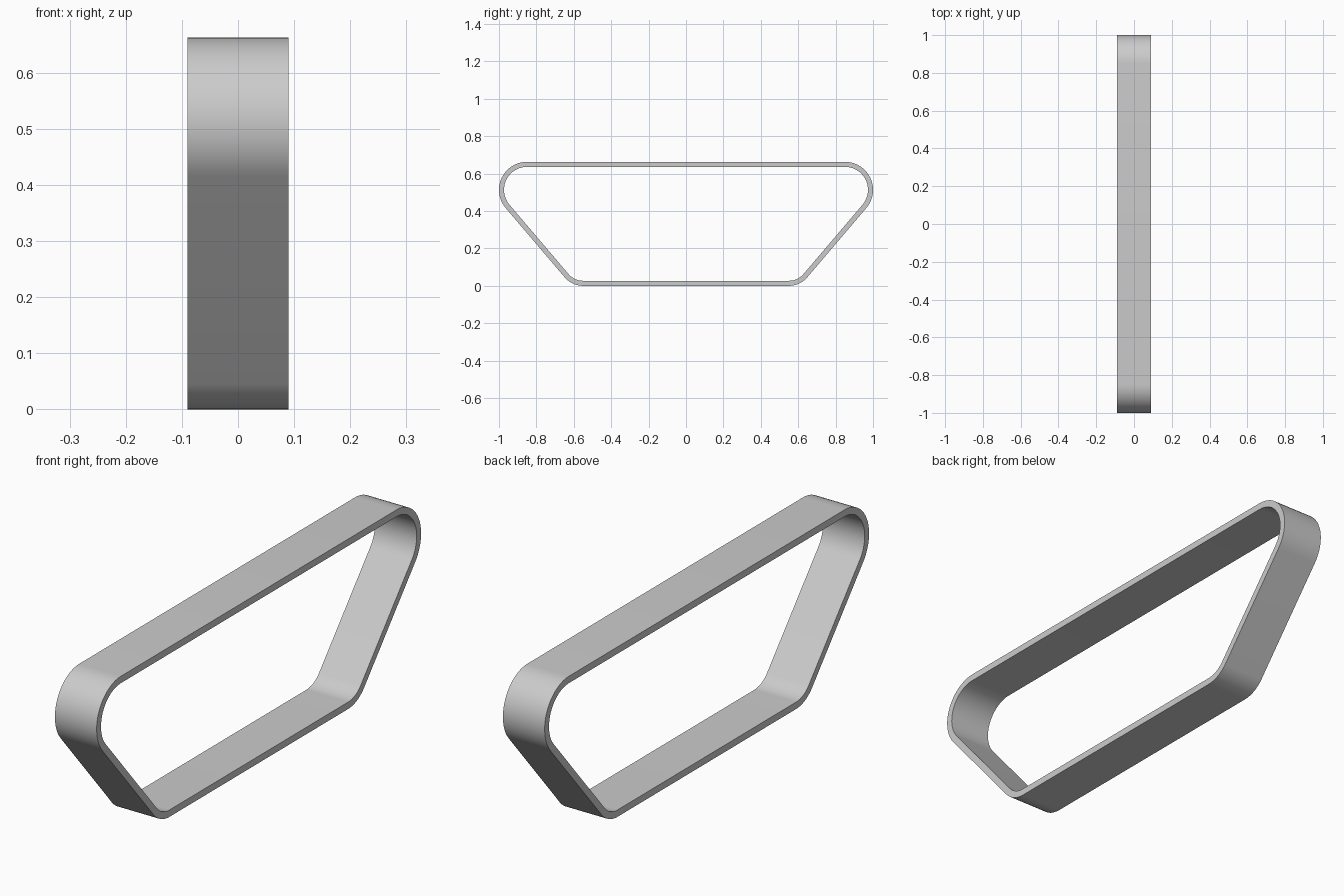
import bpy, bmesh, math

cube = bpy.data.objects.get("Cube")
if cube:
    bpy.data.objects.remove(cube)

HALF_WIDTH, THICKNESS, HEIGHT = 0.09, 0.027, 0.663
TOP_R, LOW_R = 0.15, 0.13
TOP_Y, LOW_Y = 1 - TOP_R, 0.55
STEPS = 20

grey = bpy.data.materials.new("grey")
grey.use_nodes = True
colour = (0.6, 0.6, 0.6, 1)
grey.diffuse_color = colour
grey.node_tree.nodes["Principled BSDF"].inputs["Base Color"].default_value = colour

# Direction of the straight that is tangent to the low and high rollers
dy, dz = TOP_Y - LOW_Y, HEIGHT - TOP_R - LOW_R
slope = math.atan2(dz, dy) - math.asin((TOP_R - LOW_R) / math.hypot(dy, dz))
tangent = slope - math.pi / 2


def arc(cy, cz, radius, start, end):
    angles = [start + (end - start) * i / STEPS for i in range(STEPS + 1)]
    return [(cy + radius * math.cos(a), cz + radius * math.sin(a)) for a in angles]


def loop(inset):
    """Closed belt outline, moved inward by inset."""
    half = arc(LOW_Y, LOW_R, LOW_R - inset, -math.pi / 2, tangent)
    half += arc(TOP_Y, HEIGHT - TOP_R, TOP_R - inset, tangent, math.pi / 2)
    return half + [(-y, z) for y, z in reversed(half)]


# Belt: outer and inner outlines joined into a flat-sided band
bm = bmesh.new()
rings = [[bm.verts.new((x, y, z)) for y, z in loop(inset)]
         for x, inset in ((-HALF_WIDTH, 0), (HALF_WIDTH, 0),
                          (HALF_WIDTH, THICKNESS), (-HALF_WIDTH, THICKNESS))]
count = len(rings[0])
for r in range(4):
    a, b = rings[r], rings[(r + 1) % 4]
    for i in range(count):
        j = (i + 1) % count
        bm.faces.new((a[i], a[j], b[j], b[i]))
bmesh.ops.recalc_face_normals(bm, faces=bm.faces)
mesh = bpy.data.meshes.new("belt")
bm.to_mesh(mesh)
bm.free()
mesh.materials.append(grey)
belt = bpy.data.objects.new("belt", mesh)
bpy.context.collection.objects.link(belt)

# Smooth bends with crisp rims
bpy.ops.object.select_all(action="DESELECT")
belt.select_set(True)
bpy.context.view_layer.objects.active = belt
bpy.ops.object.shade_smooth_by_angle(angle=math.radians(30))
